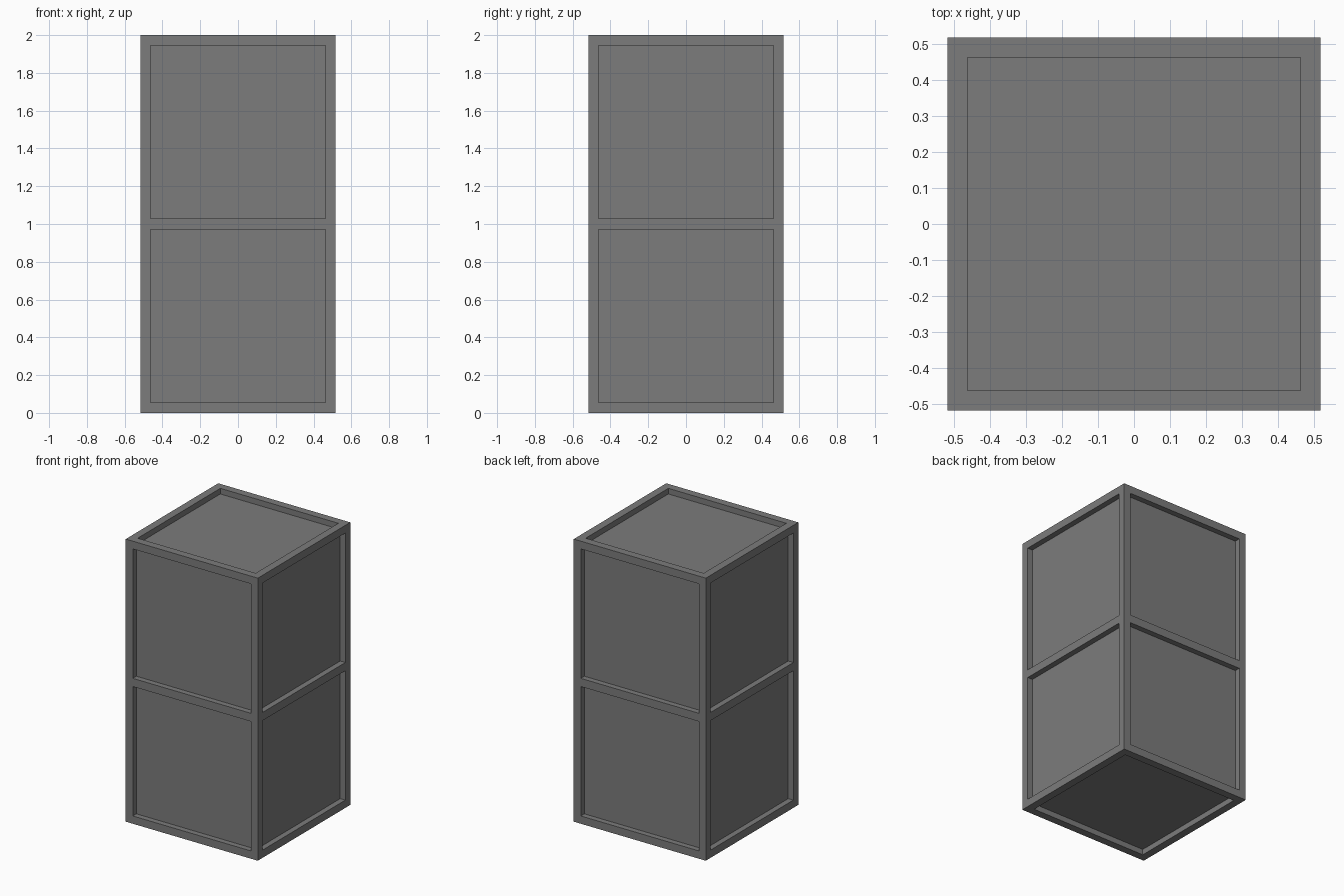
import bpy
import bmesh

HALF, HEIGHT = 0.517, 2.0
FRAME, DEPTH, MID_HALF = 0.055, 0.04, 0.029

default = bpy.data.objects.get("Cube")
if default:
    bpy.data.objects.remove(default, do_unlink=True)

# Single grey material
grey = bpy.data.materials.new("dark grey")
grey.use_nodes = True
colour = (0.2, 0.2, 0.2, 1)
grey.diffuse_color = colour
grey.node_tree.nodes["Principled BSDF"].inputs["Base Color"].default_value = colour

# Tall box split into two stacked cells
bm = bmesh.new()
bmesh.ops.create_cube(bm, size=1)
for v in bm.verts:
    v.co.x *= 2 * HALF
    v.co.y *= 2 * HALF
    v.co.z = (v.co.z + 0.5) * HEIGHT
middle = HEIGHT / 2
bmesh.ops.bisect_plane(bm, geom=bm.verts[:] + bm.edges[:] + bm.faces[:],
                       plane_co=(0, 0, middle), plane_no=(0, 0, 1))

# Frame border around every panel, with a narrower middle rail
panels = bm.faces[:]
bmesh.ops.inset_individual(bm, faces=panels, thickness=FRAME, use_even_offset=True)
for v in {v for f in panels for v in f.verts}:
    offset = v.co.z - middle
    if abs(offset) < FRAME * 1.5:
        v.co.z = middle + (MID_HALF if offset > 0 else -MID_HALF)

# Sink each panel straight back behind its frame
for face in panels:
    shift = face.normal * -DEPTH
    sunk = bmesh.ops.extrude_discrete_faces(bm, faces=[face])["faces"][0]
    for v in sunk.verts:
        v.co += shift

bmesh.ops.recalc_face_normals(bm, faces=bm.faces[:])
mesh = bpy.data.meshes.new("stacked_crate")
bm.to_mesh(mesh)
bm.free()
mesh.materials.append(grey)
crate = bpy.data.objects.new("stacked_crate", mesh)
bpy.context.collection.objects.link(crate)
